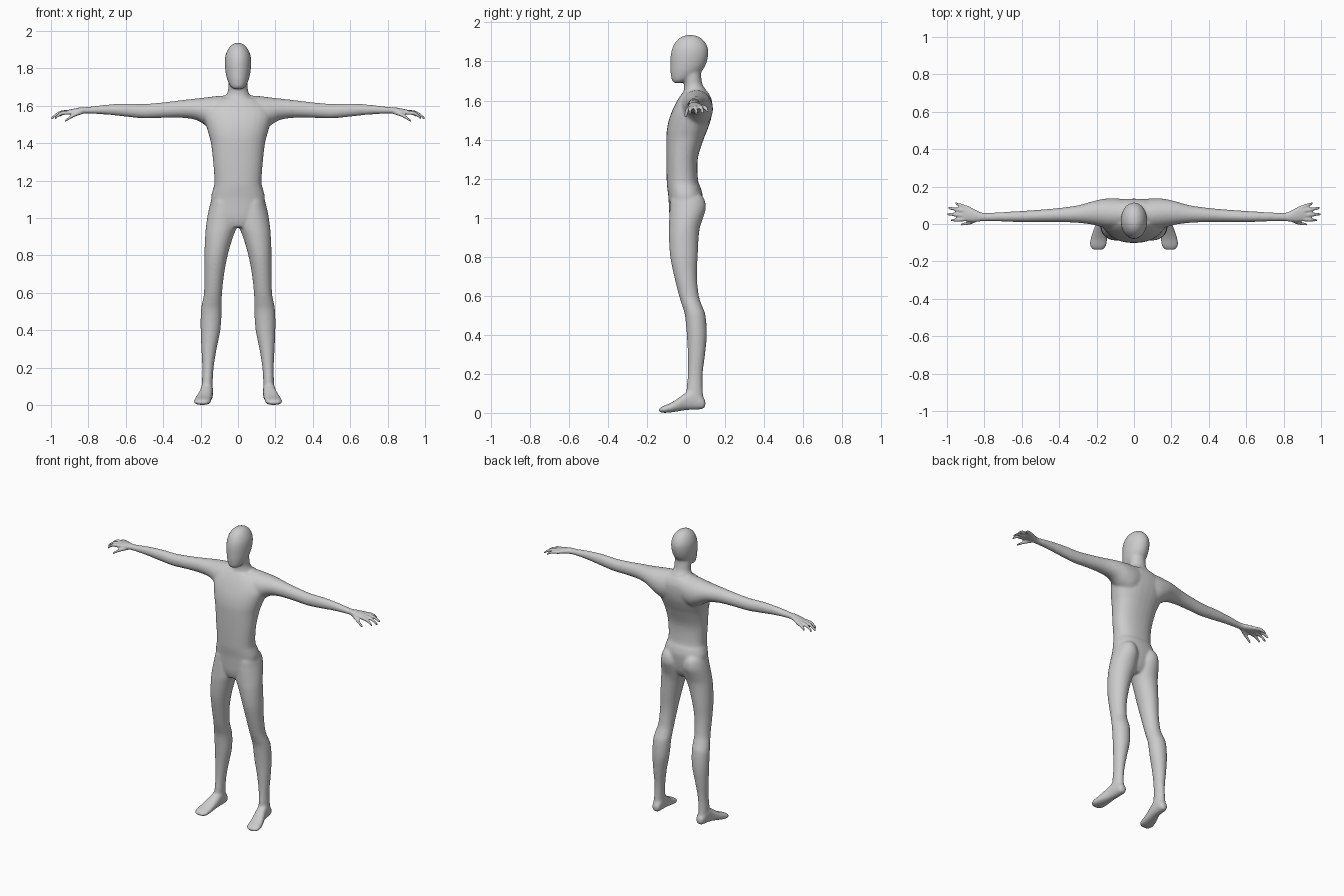
import bpy, bmesh, math
from mathutils import Vector

bm = bmesh.new()


def spline(p, steps):
    """Smoothly resample a list of section tuples (Catmull-Rom)."""
    out = []
    for i in range(len(p) - 1):
        a, b, c, d = p[max(i - 1, 0)], p[i], p[i + 1], p[min(i + 2, len(p) - 1)]
        for s in range(steps):
            t = s / steps
            out.append([0.5 * (2 * q + (r - o) * t + (2 * o - 5 * q + 4 * r - u) * t * t
                               + (3 * q - o - 3 * r + u) * t ** 3)
                        for o, q, r, u in zip(a, b, c, d)])
    out.append(list(p[-1]))
    return out


def loft(axis, sections, sides=(1,), power=2.0, n=28, steps=4):
    """Closed skin over sections (position, a0, a1, b0, b1); sides mirrors in x."""
    i, j = [k for k in range(3) if k != axis]
    for side in sides:
        rings = []
        for t, a0, a1, b0, b1 in spline(sections, steps):
            ring = []
            for k in range(n):
                c, s = math.cos(k * math.tau / n), math.sin(k * math.tau / n)
                e = 2 / power
                v = Vector((0, 0, 0))
                v[axis] = t
                v[i] = (a0 + a1) / 2 + (a1 - a0) / 2 * math.copysign(abs(c) ** e, c)
                v[j] = (b0 + b1) / 2 + (b1 - b0) / 2 * math.copysign(abs(s) ** e, s)
                v.x *= side
                ring.append(bm.verts.new(v))
            rings.append(ring)
        faces = [bm.faces.new(rings[0]), bm.faces.new(rings[-1])]
        for r, q in zip(rings, rings[1:]):
            faces += [bm.faces.new((r[k], r[(k + 1) % n], q[(k + 1) % n], q[k]))
                      for k in range(n)]
        bmesh.ops.recalc_face_normals(bm, faces=faces)


BOTH = (1, -1)

# head
loft(2, [(z, -w, w, f, b) for z, w, f, b in (
    (1.69, .025, -.062, -.025), (1.705, .042, -.073, .02), (1.74, .058, -.079, .072),
    (1.78, .067, -.08, .1), (1.83, .071, -.079, .114), (1.87, .067, -.07, .112),
    (1.905, .052, -.05, .093), (1.927, .031, -.022, .065), (1.936, .01, .008, .032))])

# neck
loft(2, [(z, -w, w, f, b) for z, w, f, b in (
    (1.56, .1, -.04, .13), (1.62, .085, -.025, .12), (1.65, .068, -.012, .106),
    (1.68, .054, -.01, .086), (1.72, .053, -.015, .078), (1.77, .05, -.02, .075))])

# torso
loft(2, [(z, -w, w, f, b) for z, w, f, b in (
    (.95, .06, -.07, .04), (1.0, .125, -.084, .07), (1.1, .144, -.09, .085),
    (1.15, .135, -.096, .077), (1.19, .126, -.099, .062), (1.3, .133, -.101, .06),
    (1.4, .145, -.101, .09), (1.45, .158, -.098, .11), (1.5, .172, -.088, .127),
    (1.55, .182, -.07, .135), (1.6, .16, -.045, .133), (1.64, .1, -.018, .115))],
    power=2.3)

# arms and palms
loft(0, [
    (.04, -.02, .13, 1.48, 1.655), (.1, -.03, .138, 1.46, 1.653),
    (.16, -.02, .135, 1.485, 1.646), (.22, -.004, .122, 1.522, 1.639),
    (.3, .006, .1, 1.535, 1.63), (.4, .01, .086, 1.535, 1.618),
    (.5, .01, .077, 1.532, 1.61), (.6, .01, .07, 1.541, 1.612),
    (.7, .013, .064, 1.552, 1.606), (.8, .015, .06, 1.557, 1.594),
    (.84, .012, .072, 1.557, 1.591), (.88, .012, .093, 1.555, 1.584),
    (.915, .018, .095, 1.553, 1.576)], BOTH)

# fingers and thumbs: base, knuckle, tip
for finger in (
    ((.83, .028, 1.567), (.88, .006, 1.548), (.925, -.002, 1.518)),
    ((.89, .026, 1.564), (.945, .022, 1.558), (.98, .02, 1.532)),
    ((.89, .046, 1.567), (.955, .05, 1.56), (1.0, .053, 1.53)),
    ((.89, .068, 1.568), (.95, .078, 1.563), (.993, .086, 1.537)),
    ((.88, .083, 1.567), (.925, .099, 1.563), (.955, .109, 1.545)),
):
    loft(0, [(x, y - r, y + r, z - r, z + r)
             for (x, y, z), r in zip(finger, (.0115, .0105, .007))], BOTH, n=12)

# legs with buttocks
loft(2, [
    (1.13, .05, .11, -.03, .06), (1.1, .025, .14, -.075, .092),
    (1.05, .008, .155, -.083, .102), (1.0, .003, .165, -.086, .088),
    (.95, .006, .172, -.088, .072), (.9, .026, .176, -.088, .065),
    (.8, .055, .18, -.081, .06), (.7, .074, .18, -.061, .056),
    (.6, .085, .182, -.036, .066), (.55, .086, .191, -.02, .082),
    (.5, .087, .199, -.006, .1), (.4, .094, .2, .004, .107),
    (.3, .114, .196, .009, .098), (.2, .13, .191, .009, .086),
    (.12, .135, .193, .002, .086), (.06, .135, .195, .0, .092)], BOTH)

# feet
loft(1, [
    (.1, .15, .177, .035, .06), (.085, .136, .19, .02, .085),
    (.04, .133, .198, .016, .125), (0, .135, .205, .014, .105),
    (-.04, .139, .22, .008, .075), (-.08, .143, .233, .002, .05),
    (-.115, .147, .236, 0, .036), (-.138, .165, .222, .004, .023)], BOTH, power=2.4)

# join the parts into one skin
mesh = bpy.data.meshes.new("body")
bm.to_mesh(mesh)
bm.free()
body = bpy.data.objects.new("body", mesh)
bpy.context.collection.objects.link(body)
bpy.context.view_layer.objects.active = body
body.select_set(True)
remesh = body.modifiers.new("fuse", 'REMESH')
remesh.mode = 'VOXEL'
remesh.voxel_size = .006
bpy.ops.object.modifier_apply(modifier="fuse")

# blend the joints, sparing the small hands
soft = body.vertex_groups.new(name="soft")
soft.add([v.index for v in body.data.vertices if abs(v.co.x) < .82], 1.0, 'REPLACE')
blend = body.modifiers.new("blend", 'SMOOTH')
blend.factor, blend.iterations, blend.vertex_group = .5, 14, "soft"
polish = body.modifiers.new("polish", 'SMOOTH')
polish.factor, polish.iterations = .5, 2
bpy.ops.object.modifier_apply(modifier="blend")
bpy.ops.object.modifier_apply(modifier="polish")
bpy.ops.object.shade_smooth()

# colour
grey = bpy.data.materials.new("light grey")
grey.diffuse_color = (.6, .6, .6, 1)
body.data.materials.clear()
body.data.materials.append(grey)
